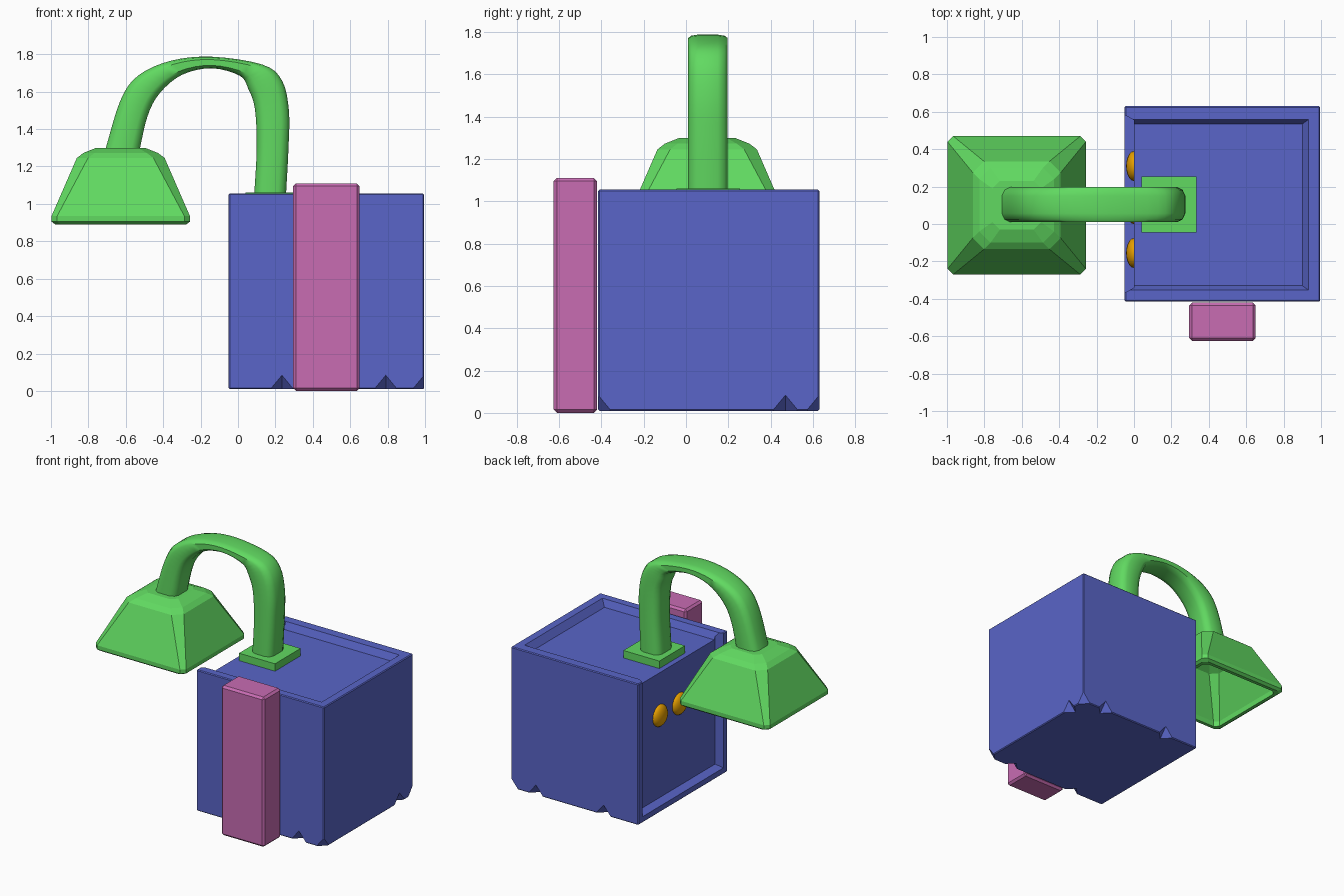
import bpy, bmesh, math
from mathutils import Vector

if "Cube" in bpy.data.objects:
    bpy.data.objects.remove(bpy.data.objects["Cube"])


def material(name, rgb):
    m = bpy.data.materials.new(name)
    m.diffuse_color = (*rgb, 1)
    m.use_nodes = True
    m.node_tree.nodes["Principled BSDF"].inputs["Base Color"].default_value = m.diffuse_color
    return m


BLUE = material("blue", (0.10, 0.13, 0.58))
GREEN = material("green", (0.12, 0.70, 0.12))
PINK = material("pink", (0.58, 0.15, 0.45))
ORANGE = material("orange", (0.8, 0.35, 0.0))


def loft(name, rings, mat=None):
    """Skin equal-length rings of points and cap both ends."""
    bm = bmesh.new()
    loops = [[bm.verts.new(p) for p in r] for r in rings]
    n = len(loops[0])
    for a, b in zip(loops, loops[1:]):
        for i in range(n):
            j = (i + 1) % n
            bm.faces.new((a[i], a[j], b[j], b[i]))
    bm.faces.new(loops[0][::-1])
    bm.faces.new(loops[-1])
    bmesh.ops.recalc_face_normals(bm, faces=bm.faces)
    me = bpy.data.meshes.new(name)
    bm.to_mesh(me)
    bm.free()
    ob = bpy.data.objects.new(name, me)
    bpy.context.collection.objects.link(ob)
    if mat:
        me.materials.append(mat)
    return ob


def rect(x0, x1, y0, y1, z):
    return [(x0, y0, z), (x1, y0, z), (x1, y1, z), (x0, y1, z)]


def box(name, x0, x1, y0, y1, z0, z1, mat=None, bevel=0):
    ob = loft(name, [rect(x0, x1, y0, y1, z0), rect(x0, x1, y0, y1, z1)], mat)
    if bevel:
        m = ob.modifiers.new("bevel", 'BEVEL')
        m.width, m.segments = bevel, 1
    return ob


def octahedron(name, c, r, h):
    bm = bmesh.new()
    x, y, z = c
    mid = [bm.verts.new(p) for p in ((x+r, y, z), (x, y+r, z), (x-r, y, z), (x, y-r, z))]
    top, bot = bm.verts.new((x, y, z+h)), bm.verts.new((x, y, z-h))
    for i in range(4):
        a, b = mid[i], mid[(i+1) % 4]
        bm.faces.new((a, b, top))
        bm.faces.new((b, a, bot))
    me = bpy.data.meshes.new(name)
    bm.to_mesh(me)
    bm.free()
    ob = bpy.data.objects.new(name, me)
    bpy.context.collection.objects.link(ob)
    return ob


# Cabinet body
X0, X1, Y0, Y1, Z0, Z1 = -0.05, 0.995, -0.415, 0.63, 0.01, 1.055
body = box("cabinet_body", X0, X1, Y0, Y1, Z0, Z1, BLUE, 0.006)

# Cutters: open-sided top tray, control panel recess, bottom notches
tray = loft("tray_cutter", [rect(-0.2, 0.90, -0.33, 0.535, 1.005),
                            rect(-0.2, 0.95, -0.365, 0.57, 1.08)])
panel = loft("panel_cutter", [
    [(-0.08, -0.385, 0.04), (-0.08, 0.60, 0.04), (-0.08, 0.60, 1.2), (-0.08, -0.385, 1.2)],
    [(0.0, -0.34, 0.08), (0.0, 0.555, 0.08), (0.0, 0.555, 1.2), (0.0, -0.34, 1.2)]])
front_gap = [(0.235, Y0), (0.79, Y0), (0.235, Y1), (0.79, Y1), (X1, 0.47), (X1, Y0), (X1, Y1)]
cutters = [tray, panel] + [octahedron("notch_cutter", (x, y, Z0 - 0.001), 0.062, 0.075)
                           for x, y in front_gap]
for c in cutters:
    m = body.modifiers.new("cut", 'BOOLEAN')
    m.operation, m.solver, m.object = 'DIFFERENCE', 'EXACT', c
    c.hide_render = True
    c.hide_set(True)

# Side case on the front face
box("side_case", 0.295, 0.65, -0.625, -0.42, 0.0, 1.11, PINK, 0.015)

# Knobs on the left panel
for y in (0.31, 0.08, -0.155):
    bpy.ops.mesh.primitive_uv_sphere_add(segments=20, ring_count=10, location=(0, y, 0.69))
    k = bpy.context.object
    k.name = "knob"
    k.scale = (0.042, 0.08, 0.08)
    k.data.materials.append(ORANGE)
    bpy.ops.object.shade_smooth()

# Lamp base plate
box("lamp_base", 0.04, 0.335, -0.045, 0.255, 0.99, 1.06, GREEN)

# Lamp arm: inner and outer contour points (x, z), spline-smoothed
inner = [(.085, 1.02), (.10, 1.3), (.09, 1.51), (.055, 1.615), (.01, 1.685), (-.14, 1.725),
         (-.30, 1.69), (-.42, 1.59), (-.485, 1.465), (-.53, 1.27)]
outer = [(.255, 1.02), (.27, 1.3), (.272, 1.5), (.235, 1.66), (.13, 1.745), (-.14, 1.787),
         (-.36, 1.765), (-.535, 1.685), (-.63, 1.55), (-.715, 1.27)]


def spline(pts, steps=4):
    p = [Vector(q) for q in pts]
    p = [2*p[0] - p[1]] + p + [2*p[-1] - p[-2]]
    out = []
    for i in range(1, len(p) - 2):
        a, b, c, d = p[i-1:i+3]
        for s in range(steps):
            t = s / steps
            out.append(0.5 * (2*b + (c-a)*t + (2*a-5*b+4*c-d)*t*t + (3*b-a-3*c+d)*t**3))
    return out + [p[-2]]


section = [(0, .25), (.08, .08), (.25, 0), (.75, 0), (.92, .08), (1, .25),
           (1, .75), (.92, .92), (.75, 1), (.25, 1), (.08, .92), (0, .75)]
rings = []
for a, b in zip(spline(inner), spline(outer)):
    ring = []
    for u, v in section:
        q = a.lerp(b, u)
        ring.append((q.x, 0.01 + 0.187 * v, q.y))
    rings.append(ring)
arm = loft("lamp_arm", rings, GREEN)
bpy.ops.object.select_all(action='DESELECT')
arm.select_set(True)
bpy.context.view_layer.objects.active = arm
bpy.ops.object.shade_smooth_by_angle(angle=math.radians(40))


# Hollow lamp shade: inside top, down, round the lip, up the outside
def chamfered(h, c, z, cx=-0.627, cy=0.1):
    pts = [(h, -h+c), (h, h-c), (h-c, h), (-h+c, h), (-h, h-c), (-h, -h+c), (-h+c, -h), (h-c, -h)]
    return [(cx + x, cy + y, z) for x, y in pts]


loft("lamp_shade", [chamfered(*r) for r in (
    (.12, .03, 1.26), (.20, .05, 1.21), (.325, .03, .93), (.325, .03, .89), (.35, .03, .89),
    (.37, .03, .905), (.37, .03, .935), (.235, .06, 1.245), (.20, .06, 1.272), (.13, .04, 1.30))], GREEN)
